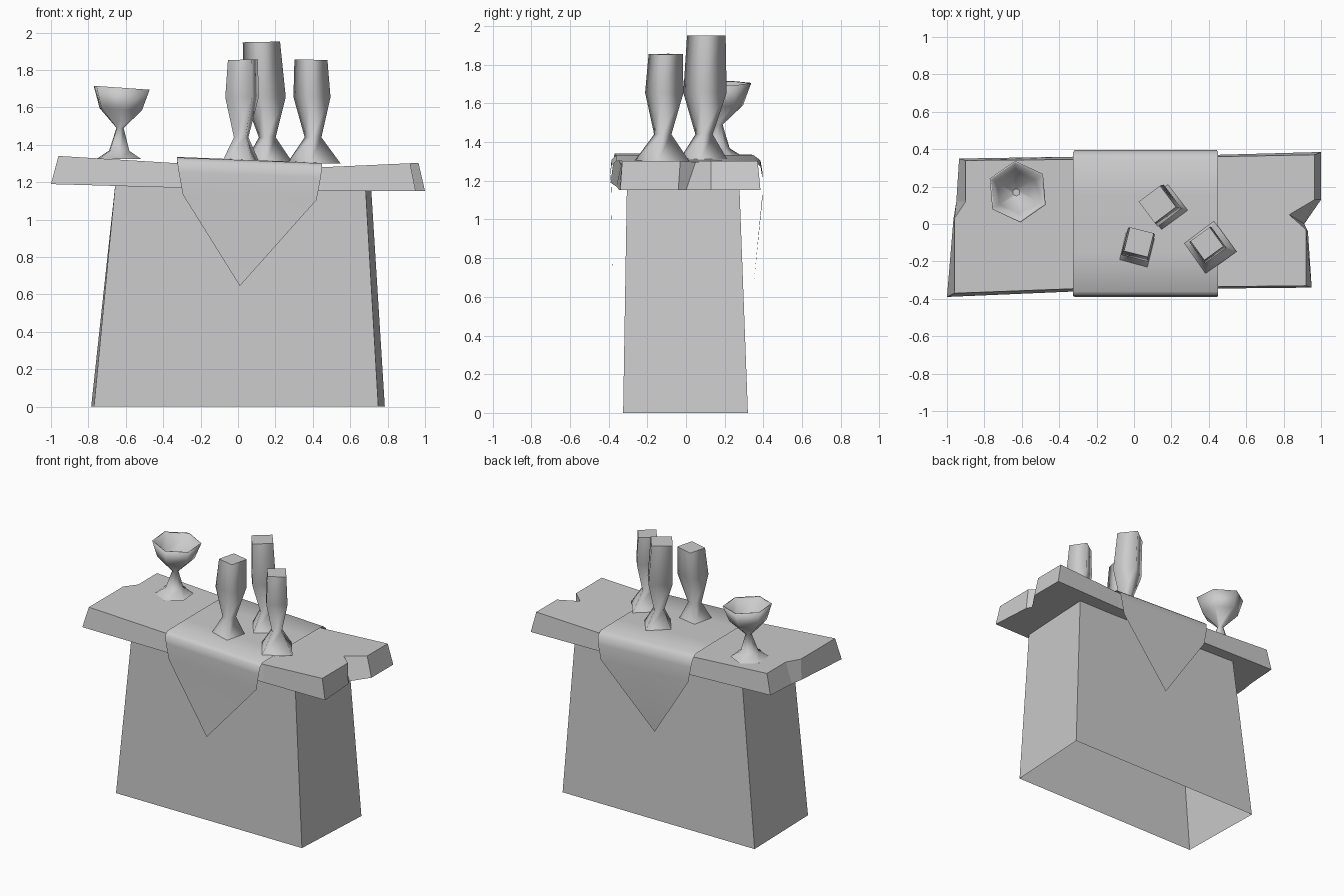
import bpy, bmesh, math
from mathutils import Vector

cube = bpy.data.objects.get("Cube")
if cube:
    bpy.data.objects.remove(cube, do_unlink=True)

GREY = (0.6, 0.6, 0.6, 1)
stone = bpy.data.materials.new("plain_grey")
stone.use_nodes = True
stone.diffuse_color = GREY
stone.node_tree.nodes["Principled BSDF"].inputs["Base Color"].default_value = GREY


def finish(name, bm, recalc=True):
    if recalc:
        bmesh.ops.recalc_face_normals(bm, faces=bm.faces)
    mesh = bpy.data.meshes.new(name)
    bm.to_mesh(mesh)
    bm.free()
    mesh.materials.append(stone)
    obj = bpy.data.objects.new(name, mesh)
    bpy.context.collection.objects.link(obj)
    return obj


def bridge(bm, a, b, smooth=False):
    """Quads between two closed rings of vertices."""
    n = len(a)
    for i in range(n):
        j = (i + 1) % n
        bm.faces.new((a[i], a[j], b[j], b[i])).smooth = smooth


def turned(name, sides, rings, angle, base, lean=(0, 0), slope=0, cap=True):
    """Few-sided turned shape; rings are (radius, z), leaning with height."""
    bm = bmesh.new()
    z0, z1 = rings[0][1], max(z for r, z in rings)
    loops = []
    for r, z in rings:
        t = (z - z0) / (z1 - z0)
        loop = []
        for i in range(sides):
            a = angle + math.tau * i / sides
            dx, dy = r * math.cos(a), r * math.sin(a)
            loop.append(bm.verts.new((base[0] + lean[0] * t + dx,
                                      base[1] + lean[1] * t + dy,
                                      z + slope * dx * t)))
        loops.append(loop)
    for a, b in zip(loops, loops[1:]):
        bridge(bm, a, b, smooth=True)
    if cap:
        bm.faces.new(loops[-1])
    return finish(name, bm, recalc=False)


# Hollow tapered pedestal, open underneath
bm = bmesh.new()
foot = [(-.77, -.325), (.75, -.325), (.785, .32), (-.785, .32)]
head = [(-.655, -.305), (.68, -.305), (.71, .275), (-.65, .275)]
bridge(bm, [bm.verts.new((x, y, 0)) for x, y in foot],
       [bm.verts.new((x, y, 1.2)) for x, y in head])
finish("pedestal", bm)


# Chipped stone slab, raised slightly at its left end
def slab_top(x):
    if x < -.3:
        return 1.30 + (-.3 - x) * .061
    return 1.30 - (x + .3) * .027 if x < .45 else 1.28 + (x - .45) * .045


def slab_bottom(x):
    return 1.152 + max(0, .35 - x) * .028


upper = [(-.96, -.37), (-.3, -.345), (.45, -.335), (.92, -.33), (.92, -.03),
         (.83, .05), (.965, .13), (.965, .37), (.45, .36), (-.3, .345),
         (-.90, .34), (-.90, .12), (-.96, .03)]
lower = [(-1, -.39), (-.3, -.36), (.45, -.345), (.95, -.34), (.93, -.04),
         (.91, 0), (1, .13), (1, .385), (.45, .37), (-.3, .36),
         (-.935, .35), (-.95, .12), (-.965, .03)]
bm = bmesh.new()
top = [bm.verts.new((x, y, slab_top(x))) for x, y in upper]
bottom = [bm.verts.new((x, y, slab_bottom(x))) for x, y in lower]
bridge(bm, bottom, top)
for ring in (top, bottom):
    bm.faces.new(ring)
    for i, j in ((1, 9), (2, 8)):
        bmesh.ops.connect_verts(bm, verts=[ring[i], ring[j]])
finish("slab", bm)

# Draped cloth with a pointed flap at front and back: rows of (y, drop, inset)
rows = [(-.385, .20, .03), (-.39, .08, .008), (-.385, .025, 0), (-.36, .003, 0),
        (-.15, 0, 0), (.15, 0, 0), (.35, .003, 0), (.385, .03, 0),
        (.395, .09, .008), (.395, .20, .03)]
bm = bmesh.new()
grid = []
for y, drop, inset in rows:
    left, right = -.325 + inset, .45 - inset
    grid.append([bm.verts.new((x, y, 1.335 - (x + .325) * .04 - drop))
                 for x in (left, (left + right) / 2, right)])
for a, b in zip(grid, grid[1:]):
    for i in range(2):
        bm.faces.new((a[i], a[i + 1], b[i + 1], b[i]))
front_tip = bm.verts.new((.01, -.38, .645))
back_tip = bm.verts.new((.01, .35, .665))
for i in range(2):
    bm.faces.new((front_tip, grid[0][i + 1], grid[0][i]))
    bm.faces.new((back_tip, grid[-1][i], grid[-1][i + 1]))
for f in bm.faces:
    f.smooth = True
finish("cloth", bm)

# Three square candles: (name, base, lean, turn in degrees, height, body side, foot side)
candles = [
    ("front_candle", (.014, -.137), (.012, .04), -14, 1.855, .148, .17),
    ("back_candle", (.165, .09), (-.04, .015), 37, 1.95, .16, .185),
    ("side_candle", (.405, -.125), (-.015, .02), 36, 1.855, .142, .205),
]
for name, base, lean, turn, height, body, foot_side in candles:
    rings = [(foot_side, 1.30), (.064, 1.44), (body, 1.655), (body * .89, height)]
    turned(name, 4, [(s / math.sqrt(2), z) for s, z in rings],
           math.radians(turn + 45), base, lean, slope=-.02 if turn == 36 else .02)

# Six-sided goblet with a hollow bowl
turned("goblet", 6,
       [(.13, 1.325), (.06, 1.368), (.021, 1.49), (.125, 1.59), (.165, 1.705),
        (.155, 1.703), (.115, 1.6), (.02, 1.52)],
       math.radians(35), (-.637, .165), (.015, .008), slope=-.07)
